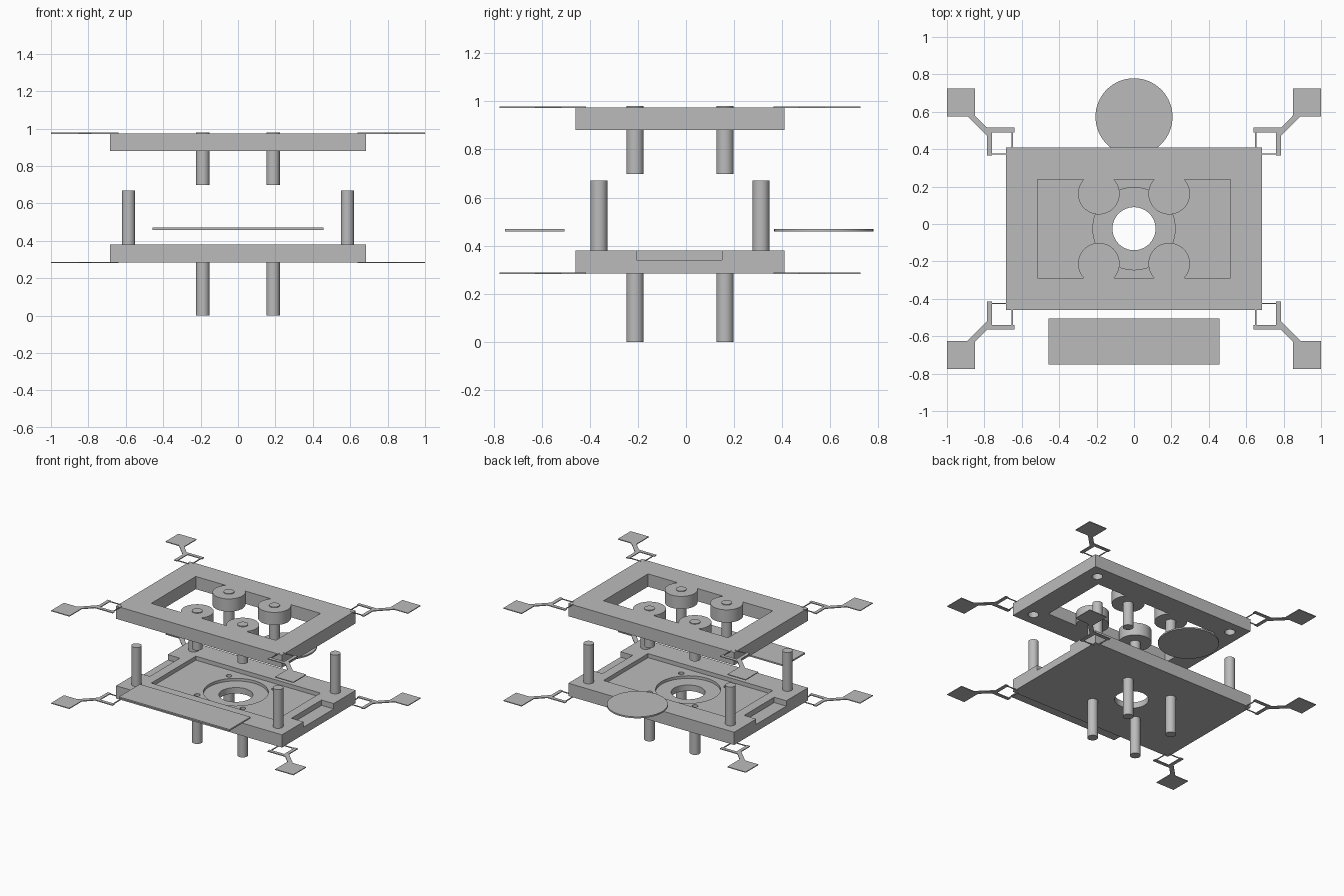
import bpy
import bmesh

if "Cube" in bpy.data.objects:
    bpy.data.objects.remove(bpy.data.objects["Cube"], do_unlink=True)

CY = -0.025          # centre line of the plates
SIGNS = [(sx, sy) for sx in (-1, 1) for sy in (-1, 1)]
PIN_X, PIN_Y = 0.188, 0.187
POST_X, POST_Y = 0.585, 0.337
LOW_0, LOW_1 = 0.285, 0.38
TOP_0, TOP_1 = 0.88, 0.975

grey = bpy.data.materials.new("plain grey")
grey.use_nodes = True
GREY = (0.5, 0.5, 0.5, 1)
grey.diffuse_color = GREY
grey.node_tree.nodes["Principled BSDF"].inputs["Base Color"].default_value = GREY


def prism(bm, points, z0, z1):
    """Extrude a flat outline between two heights."""
    face = bm.faces.new([bm.verts.new((x, y, z0)) for x, y in points])
    out = bmesh.ops.extrude_face_region(bm, geom=[face])
    for v in out["geom"]:
        if isinstance(v, bmesh.types.BMVert):
            v.co.z = z1


def rect(x0, x1, y0, y1):
    return [(x0, y0), (x1, y0), (x1, y1), (x0, y1)]


def make(name, bm):
    bmesh.ops.recalc_face_normals(bm, faces=bm.faces[:])
    mesh = bpy.data.meshes.new(name)
    bm.to_mesh(mesh)
    bm.free()
    mesh.materials.append(grey)
    obj = bpy.data.objects.new(name, mesh)
    bpy.context.collection.objects.link(obj)
    return obj


def slab(name, x0, x1, y0, y1, z0, z1):
    bm = bmesh.new()
    prism(bm, rect(x0, x1, y0, y1), z0, z1)
    return make(name, bm)


def cylinder(name, x, y, r, z0, z1, sides=48):
    bm = bmesh.new()
    bmesh.ops.create_cone(bm, cap_ends=True, segments=sides,
                          radius1=r, radius2=r, depth=z1 - z0)
    bmesh.ops.translate(bm, verts=bm.verts[:], vec=(x, y, (z0 + z1) / 2))
    return make(name, bm)


def select(obj):
    bpy.ops.object.select_all(action='DESELECT')
    obj.select_set(True)
    bpy.context.view_layer.objects.active = obj


def combine(obj, others, operation):
    """Apply booleans one by one and drop the helper objects."""
    for other in others:
        select(obj)
        mod = obj.modifiers.new("shape", 'BOOLEAN')
        mod.operation = operation
        mod.solver = 'EXACT'
        mod.object = other
        bpy.ops.object.modifier_apply(modifier=mod.name)
        bpy.data.objects.remove(other, do_unlink=True)


def smooth(obj):
    select(obj)
    bpy.ops.object.shade_smooth_by_angle()


def plate(name, z0, z1):
    return slab(name, -0.685, 0.685, CY - 0.435, CY + 0.435, z0, z1)


def opening(z0, z1):
    return slab("cutter", -0.515, 0.515, CY - 0.2625, CY + 0.2625, z0, z1)


# Lower plate: pocket, stepped bore, side notches and small pin holes
lower = plate("lower_plate", LOW_0, LOW_1)
cuts = [opening(0.35, 0.5),
        cylinder("cutter", 0, CY, 0.22, 0.33, 0.5, 64),
        cylinder("cutter", 0, CY, 0.115, 0.2, 0.5, 64)]
cuts += [slab("cutter", min(s * 0.585, s * 0.8), max(s * 0.585, s * 0.8),
              CY - 0.18, CY + 0.175, 0.34, 0.5) for s in (-1, 1)]
cuts += [cylinder("cutter", sx * PIN_X, CY + sy * PIN_Y, 0.02, 0.31, 0.5, 24)
         for sx, sy in SIGNS]
combine(lower, cuts, 'DIFFERENCE')
smooth(lower)

# Upper frame: open centre, four round bosses, blind post sockets
upper = plate("upper_frame", TOP_0, TOP_1)
combine(upper, [opening(0.8, 1.1)], 'DIFFERENCE')
combine(upper, [cylinder("boss", sx * PIN_X, CY + sy * PIN_Y, 0.111, TOP_0, TOP_1)
                for sx, sy in SIGNS], 'UNION')
combine(upper, [cylinder("cutter", sx * POST_X, CY + sy * POST_Y, 0.036, 0.8, 0.94)
                for sx, sy in SIGNS], 'DIFFERENCE')
smooth(upper)

# Pins and posts at the four mirrored positions
for sx, sy in SIGNS:
    side = ("back" if sy > 0 else "front") + ("_left" if sx > 0 else "_right")
    px, py = sx * PIN_X, CY + sy * PIN_Y
    smooth(cylinder("lower_pin_" + side, px, py, 0.036, 0, LOW_0 + 0.005))
    smooth(cylinder("upper_pin_" + side, px, py, 0.036, 0.698, 0.98))
    smooth(cylinder("post_" + side, sx * POST_X, CY + sy * POST_Y, 0.035,
                    LOW_1 - 0.005, 0.67))

# Thin corner arms: square pad, diagonal neck, forked bars and fine links
ARM = [rect(0.85, 1.0, 0.60, 0.75),
       [(0.85, 0.605), (0.85, 0.60), (0.89, 0.60), (0.785, 0.495), (0.765, 0.52)],
       rect(0.64, 0.785, 0.515, 0.54),
       rect(0.76, 0.785, 0.39, 0.54),
       rect(0.648, 0.654, 0.42, 0.52),
       rect(0.67, 0.765, 0.397, 0.403)]
for level, z in (("lower", LOW_0), ("upper", TOP_1)):
    for sx, sy in SIGNS:
        side = ("back" if sy > 0 else "front") + ("_left" if sx > 0 else "_right")
        bm = bmesh.new()
        for outline in ARM:
            prism(bm, [(sx * x, CY + sy * y) for x, y in outline],
                  z - 0.003, z + 0.003)
        make(level + "_arm_" + side, bm)

# Loose thin cover strip and round cover
slab("cover_strip", -0.457, 0.457, -0.752, -0.505, 0.459, 0.47)
smooth(cylinder("round_cover", 0, 0.573, 0.206, 0.459, 0.47, 64))
